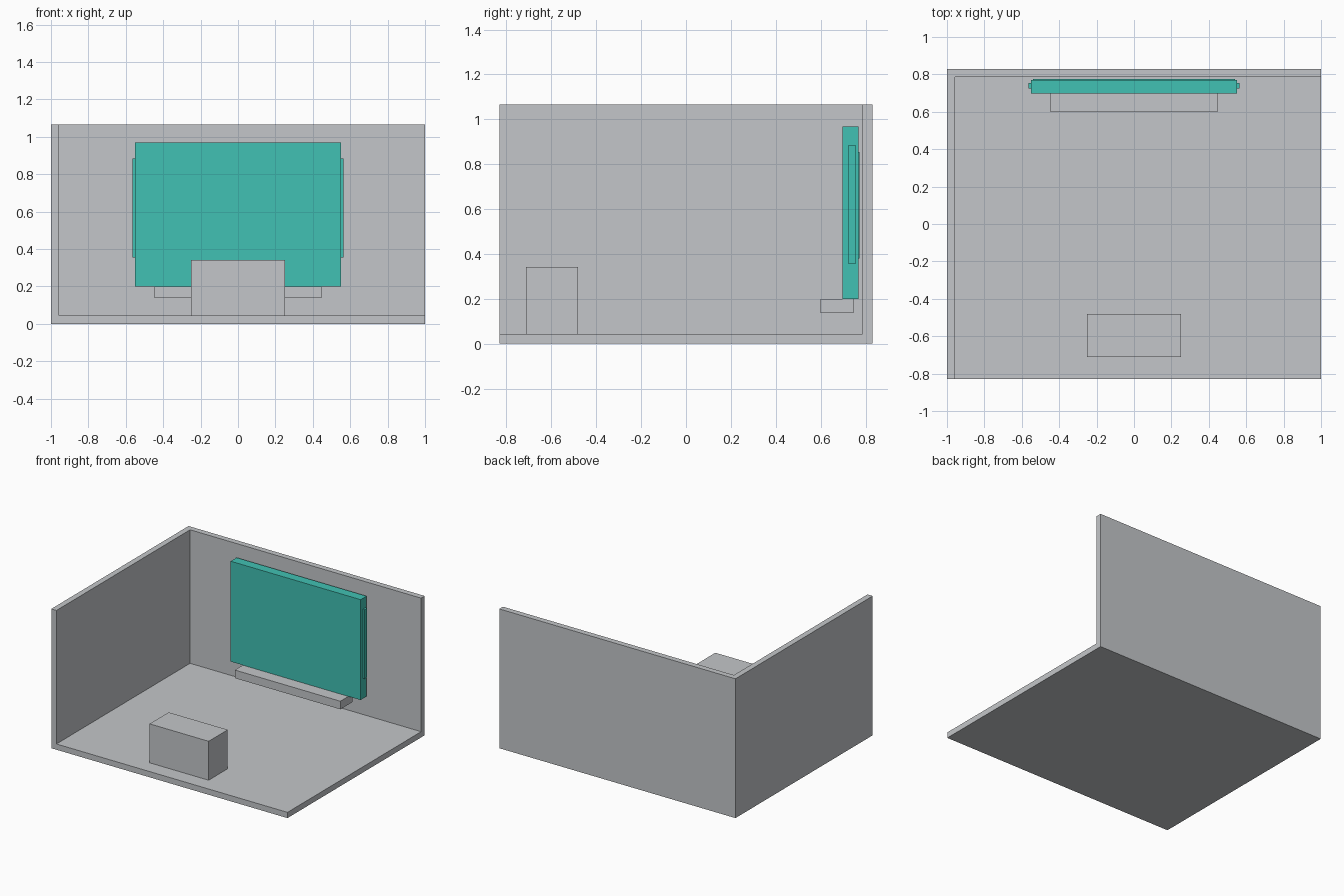
import bpy

if "Cube" in bpy.data.objects:
    bpy.data.objects.remove(bpy.data.objects["Cube"])


def material(name, rgb):
    m = bpy.data.materials.new(name)
    m.diffuse_color = (*rgb, 1.0)
    m.use_nodes = True
    m.node_tree.nodes["Principled BSDF"].inputs["Base Color"].default_value = m.diffuse_color
    return m


GREY = material("light grey", (0.55, 0.565, 0.585))
TEAL = material("teal", (0.053, 0.533, 0.451))


def box(name, x, y, z, mat):
    """Axis-aligned box from (min, max) ranges."""
    spans = (x, y, z)
    bpy.ops.mesh.primitive_cube_add(size=1, location=[(a + b) / 2 for a, b in spans])
    ob = bpy.context.object
    ob.name = name
    ob.scale = [b - a for a, b in spans]
    bpy.ops.object.transform_apply(location=False, rotation=False, scale=True)
    ob.data.materials.append(mat)
    return ob


W, D, H, T = 1.0, 0.83, 1.066, 0.044   # half width, half depth, height, thickness

# Room shell: floor and two walls
box("floor", (-W, W), (-D, D), (0, T), GREY)
box("left_wall", (-W, -W + T), (-D, D), (T, H), GREY)
box("back_wall", (-W + T, W), (D - T, D), (T, H), GREY)

# Desk on the floor, shelf under the panel
box("desk", (-0.25, 0.25), (-0.712, -0.481), (T, 0.342), GREY)
box("shelf", (-0.447, 0.447), (0.60, 0.746), (0.138, 0.20), GREY)

# Wall panel with a thin rear plate and a strip on each side
box("panel", (-0.55, 0.55), (0.697, 0.769), (0.20, 0.968), TEAL)
box("panel_rear_plate", (-0.54, 0.54), (0.769, 0.774), (0.38, 0.854), TEAL)
for side, x in (("left", (-0.565, -0.55)), ("right", (0.55, 0.565))):
    box(side + "_strip", x, (0.724, 0.755), (0.355, 0.885), TEAL)
